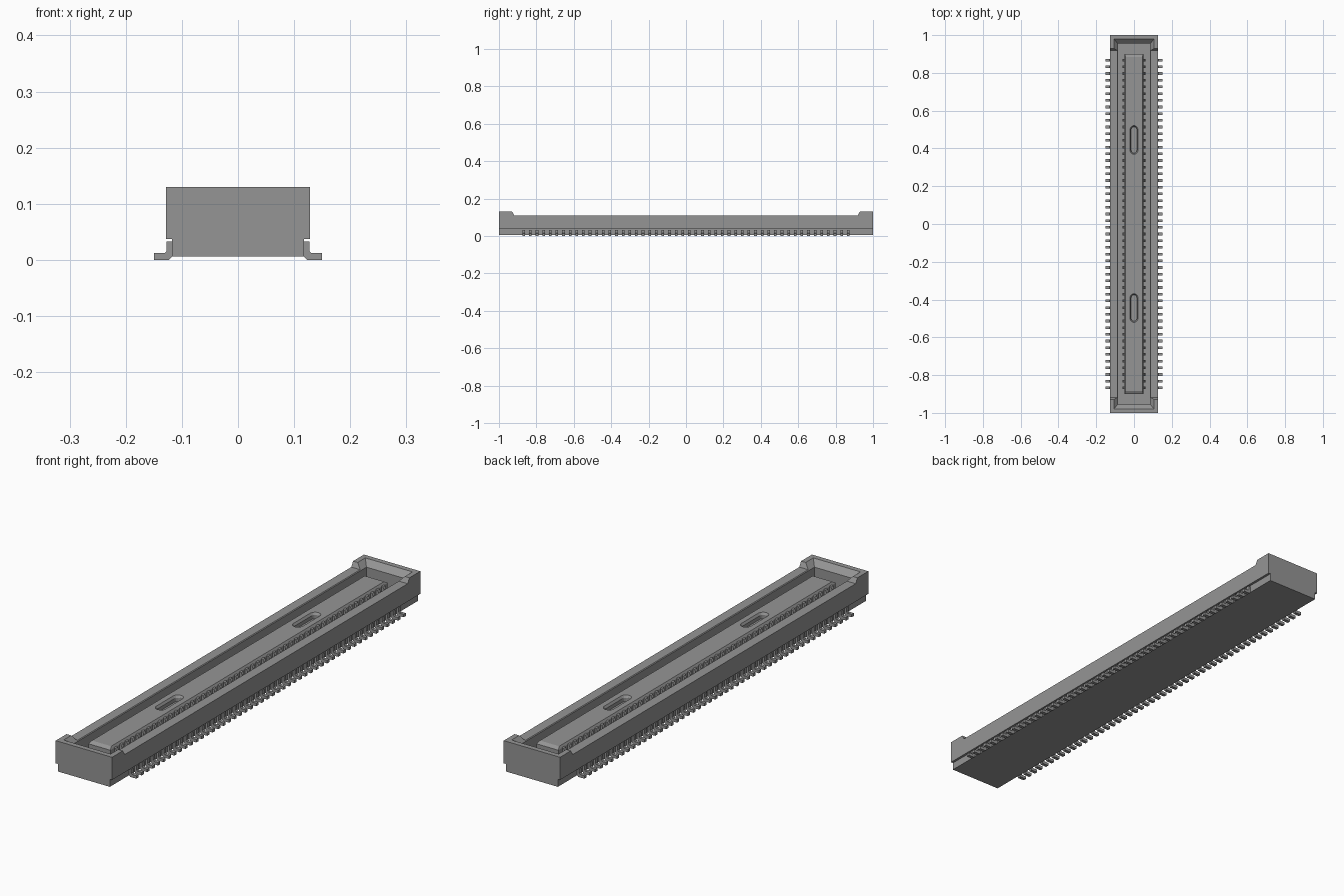
import bpy, bmesh, math

if "Cube" in bpy.data.objects:
    bpy.data.objects.remove(bpy.data.objects["Cube"])

GREY = bpy.data.materials.new("mid grey")
GREY.use_nodes = True
COLOUR = (0.3, 0.3, 0.3, 1)
GREY.diffuse_color = COLOUR
GREY.node_tree.nodes["Principled BSDF"].inputs["Base Color"].default_value = COLOUR


def loft(name, rings):
    """Solid skinned through rings of 3D points, capped at both ends."""
    bm = bmesh.new()
    loops = [[bm.verts.new(p) for p in ring] for ring in rings]
    n = len(loops[0])
    for a, b in zip(loops, loops[1:]):
        for i in range(n):
            j = (i + 1) % n
            bm.faces.new((a[i], a[j], b[j], b[i]))
    bm.faces.new(loops[0])
    bm.faces.new(loops[-1])
    bmesh.ops.recalc_face_normals(bm, faces=bm.faces)
    mesh = bpy.data.meshes.new(name)
    bm.to_mesh(mesh)
    bm.free()
    mesh.materials.append(GREY)
    ob = bpy.data.objects.new(name, mesh)
    bpy.context.collection.objects.link(ob)
    return ob


def prism_y(name, profile, y0, y1):
    return loft(name, [[(x, y, z) for x, z in profile] for y in (y0, y1)])


def prism_x(name, profile, x0, x1):
    return loft(name, [[(x, y, z) for y, z in profile] for x in (x0, x1)])


def rect(hx, hy, z):
    return [(-hx, -hy, z), (hx, -hy, z), (hx, hy, z), (-hx, hy, z)]


def stadium(cy, r, half, z):
    """Rounded slot outline lying along y."""
    pts = []
    for end, start in ((1, 0), (-1, math.pi)):
        for i in range(7):
            a = start + math.pi * i / 6
            pts.append((r * math.cos(a), cy + end * (half - r) + r * math.sin(a), z))
    return pts


def cut(target, cutter):
    cutter.hide_render = True
    mod = target.modifiers.new("cut", 'BOOLEAN')
    mod.operation = 'DIFFERENCE'
    mod.solver = 'EXACT'
    mod.object = cutter
    bpy.context.view_layer.update()
    deps = bpy.context.evaluated_depsgraph_get()
    mesh = bpy.data.meshes.new_from_object(target.evaluated_get(deps))
    target.modifiers.clear()
    target.data = mesh
    bpy.data.objects.remove(cutter)


# Housing: T section with undercut sides, lowered between the end blocks
housing = prism_y("housing", [(-0.118, 0.006), (0.118, 0.006), (0.118, 0.037), (0.128, 0.037),
                              (0.128, 0.13), (-0.128, 0.13), (-0.128, 0.037), (-0.118, 0.037)], -1, 1)
cut(housing, prism_x("trim_cutter", [(-0.918, 0.11), (0.918, 0.11), (0.93, 0.131),
                                     (0.93, 0.15), (-0.93, 0.15), (-0.93, 0.131)], -0.2, 0.2))

# Mating cavity with a sloped lead-in round its mouth
cut(housing, loft("cavity_cutter", [rect(0.085, 0.955, 0.035), rect(0.085, 0.955, 0.107),
                                    rect(0.108, 0.98, 0.131), rect(0.108, 0.98, 0.15)]))

# Central tongue with chamfered top and two rounded slots
tongue = loft("tongue", [rect(0.05, 0.9, 0.03), rect(0.05, 0.9, 0.1), rect(0.044, 0.885, 0.109)])
for y in (-0.445, 0.445):
    cut(tongue, loft("slot_cutter", [stadium(y, 0.015, 0.07, 0.085), stadium(y, 0.015, 0.07, 0.1),
                                     stadium(y, 0.022, 0.077, 0.11), stadium(y, 0.022, 0.077, 0.12)]))


# Contact rows: one profile repeated along y and mirrored across x
COUNT, PITCH, WIDTH = 50, 0.0354, 0.014
FIRST = -PITCH * (COUNT - 1) / 2


def contact_row(name, profile):
    ob = prism_y(name, profile, FIRST - WIDTH / 2, FIRST + WIDTH / 2)
    arr = ob.modifiers.new("row", 'ARRAY')
    arr.count = COUNT
    arr.use_relative_offset = False
    arr.use_constant_offset = True
    arr.constant_offset_displace = (0, PITCH, 0)
    ob.modifiers.new("both_sides", 'MIRROR').use_axis[0] = True


contact_row("solder_leads", [(0.116, 0.033), (0.127, 0.033), (0.127, 0.016), (0.131, 0.012),
                             (0.15, 0.012), (0.15, 0.0), (0.123, 0.0), (0.116, 0.007)])
contact_row("inner_contacts", [(0.047, 0.03), (0.06, 0.03), (0.06, 0.092), (0.056, 0.099),
                               (0.047, 0.102)])
